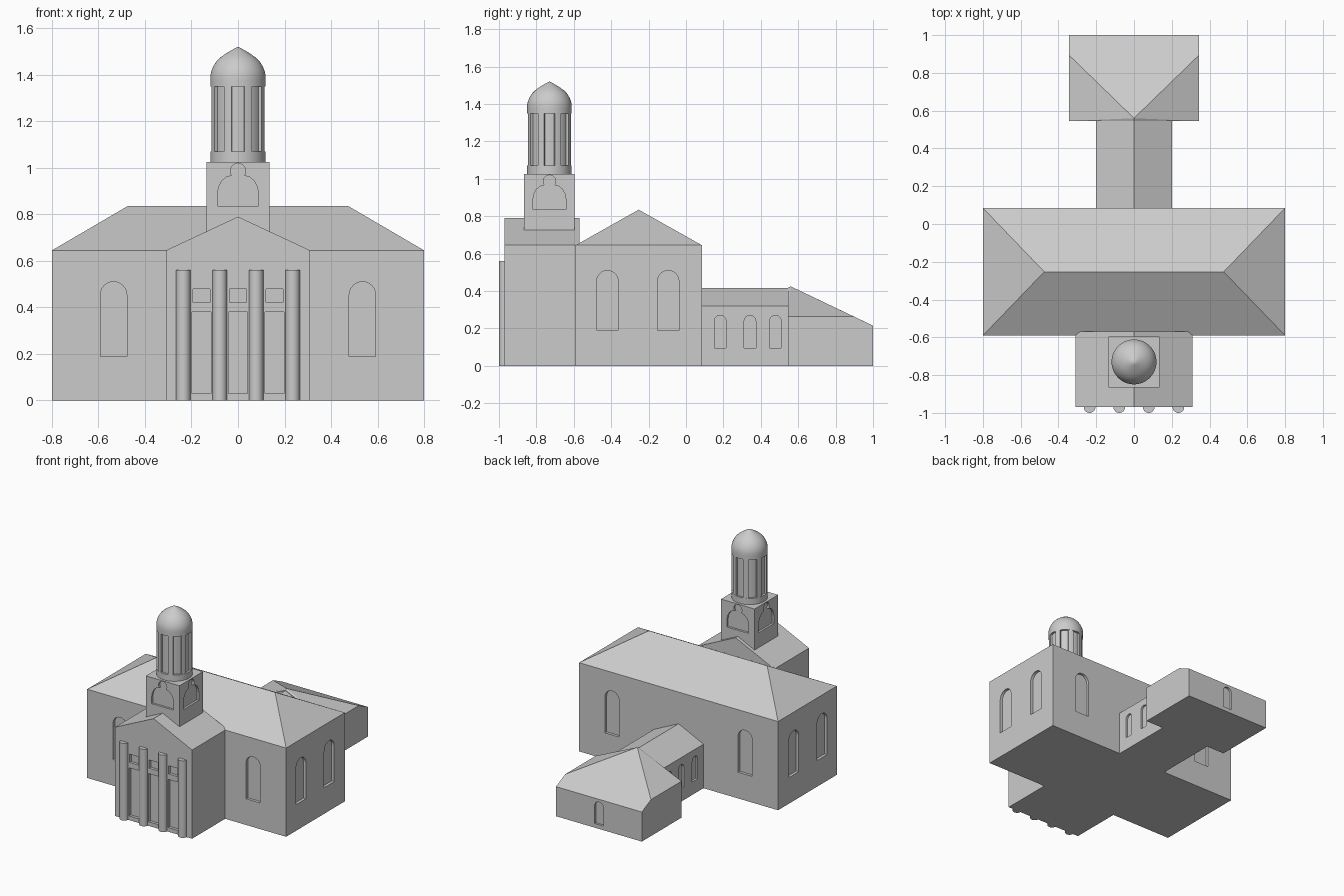
import bpy, bmesh, math
from mathutils import Vector

if "Cube" in bpy.data.objects:
    bpy.data.objects.remove(bpy.data.objects["Cube"])

stone = bpy.data.materials.new("light grey stone")
stone.diffuse_color = (0.6, 0.6, 0.6, 1)
stone.use_nodes = True
stone.node_tree.nodes["Principled BSDF"].inputs["Base Color"].default_value = stone.diffuse_color
Z = Vector((0, 0, 1))


def make(name, bm, smooth=False):
    bmesh.ops.recalc_face_normals(bm, faces=bm.faces)
    me = bpy.data.meshes.new(name)
    bm.to_mesh(me)
    bm.free()
    ob = bpy.data.objects.new(name, me)
    bpy.context.collection.objects.link(ob)
    me.materials.append(stone)
    if smooth:
        bpy.ops.object.select_all(action='DESELECT')
        ob.select_set(True)
        bpy.context.view_layer.objects.active = ob
        bpy.ops.object.shade_smooth_by_angle(angle=math.radians(35))
    return ob


def hull(name, pts):
    """Convex solid; every point is mirrored across x = 0."""
    bm = bmesh.new()
    for x, y, z in pts:
        for sx in ((x, -x) if x else (0,)):
            bm.verts.new((sx, y, z))
    bmesh.ops.convex_hull(bm, input=bm.verts)
    bmesh.ops.dissolve_limit(bm, angle_limit=0.01, verts=bm.verts, edges=bm.edges)
    return make(name, bm)


def extrude(bm, pts, vec):
    face = bm.faces.new([bm.verts.new(p) for p in pts])
    ext = bmesh.ops.extrude_face_region(bm, geom=[face], use_keep_orig=True)
    bmesh.ops.translate(bm, vec=vec, verts=[g for g in ext["geom"] if isinstance(g, bmesh.types.BMVert)])


def arch(c, hw, z0, z1, n=12):
    pts = [(c - hw, z0), (c + hw, z0)]
    return pts + [(c + hw * math.cos(math.pi * i / n), z1 - hw + hw * math.sin(math.pi * i / n))
                  for i in range(n + 1)]


def rect(c, hw, z0, z1):
    return [(c - hw, z0), (c + hw, z0), (c + hw, z1), (c - hw, z1)]


def recess(target, cuts, depth=0.02):
    """Sink outlines into walls; each cut is (outline, wall origin, wall normal)."""
    bm = bmesh.new()
    for outline, origin, normal in cuts:
        n = Vector(normal)
        u = Z.cross(n)
        o = Vector(origin) + n * 0.03
        extrude(bm, [o + u * a + Z * b for a, b in outline], -n * (depth + 0.03))
    cutter = make("cutter", bm)
    cutter.hide_render = True
    mod = target.modifiers.new("recess", 'BOOLEAN')
    mod.operation, mod.solver, mod.object = 'DIFFERENCE', 'EXACT', cutter
    bpy.ops.object.select_all(action='DESELECT')
    target.select_set(True)
    bpy.context.view_layer.objects.active = target
    bpy.ops.object.modifier_apply(modifier=mod.name)
    bpy.data.objects.remove(cutter)


def ring(radius, z, n=48):
    return [(radius(i * 360 / n) * math.cos(math.tau * i / n),
             TOWER_Y + radius(i * 360 / n) * math.sin(math.tau * i / n), z) for i in range(n)]


# main hall with hipped roof and arched windows
hall = hull("main_hall", [(0.8, y, z) for y in (-0.59, 0.085) for z in (0, 0.645)] + [(0.475, -0.253, 0.835)])
cuts = []
for s in (-1, 1):
    cuts.append((arch(s * 0.535, 0.057, 0.19, 0.51), (0, -0.59, 0), (0, -1, 0)))
    cuts.append((arch(s * 0.535, 0.057, 0.19, 0.51), (0, 0.085, 0), (0, 1, 0)))
    for y in (-0.42, -0.095):
        cuts.append((arch(0, 0.057, 0.19, 0.51), (s * 0.8, y, 0), (s, 0, 0)))
recess(hall, cuts)

# gabled portico with doors and small windows over them
portico = hull("portico", [p for y in (-0.97, -0.57) for p in
                           ((0.31, y, 0), (0.31, y, 0.645), (0, y, 0.79))])
cuts = []
for x in (-0.157, 0, 0.157):
    for outline in (rect(x, 0.04, 0.03, 0.38), rect(x, 0.036, 0.42, 0.48)):
        cuts.append((outline, (0, -0.97, 0), (0, -1, 0)))
recess(portico, cuts)

# half columns
for x in (-0.235, -0.078, 0.078, 0.235):
    bm = bmesh.new()
    extrude(bm, [(x + 0.031 * math.cos(math.pi * i / 16), -0.969 - 0.031 * math.sin(math.pi * i / 16), 0)
                 for i in range(17)], (0, 0, 0.56))
    make("portico_column", bm, True)

# square tower base with keyhole niches on each side
TOWER_Y = -0.73
base = hull("tower_base", [(0.135, TOWER_Y + s * 0.135, z) for s in (-1, 1) for z in (0.7, 1.025)])
half = [(0.088, 0.835), (0.088, 0.89), (0.083, 0.918), (0.07, 0.943), (0.05, 0.96), (0.026, 0.967)]
half += [(0.033 * math.cos(math.radians(a)), 0.987 + 0.033 * math.sin(math.radians(a)))
         for a in range(-25, 90, 19)]
niche = half + [(-x, z) for x, z in reversed(half) if x > 0.001]
recess(base, [(niche, (dx * 0.135, TOWER_Y + dy * 0.135, 0), (dx, dy, 0))
              for dx, dy in ((1, 0), (-1, 0), (0, 1), (0, -1))], 0.015)

# round drum: plain bands with a panelled shaft between
for name, z0, z1 in (("drum_lower_band", 1.025, 1.07), ("drum_upper_band", 1.35, 1.375)):
    bm = bmesh.new()
    extrude(bm, ring(lambda a: 0.119, z0), (0, 0, z1 - z0))
    make(name, bm, True)
bm = bmesh.new()
shaft = []
for k in range(8):
    for off, r in ((-22.5, 0.118), (-18, 0.118), (-14, 0.118), (-13.9, 0.104), (-7, 0.104), (0, 0.104),
                   (7, 0.104), (13.9, 0.104), (14, 0.118), (18, 0.118)):
        a = math.radians(k * 45 + off)
        shaft.append((r * math.cos(a), TOWER_Y + r * math.sin(a), 1.07))
extrude(bm, shaft, (0, 0, 0.28))
make("drum_shaft", bm, True)

# pointed dome
profile = [(0.119, 1.375), (0.119, 1.395), (0.115, 1.415), (0.106, 1.437), (0.093, 1.457), (0.076, 1.474),
           (0.057, 1.488), (0.036, 1.501), (0.017, 1.512), (0, 1.52)]
bm = bmesh.new()
vs = [bm.verts.new((r, TOWER_Y, z)) for r, z in profile]
es = [bm.edges.new(p) for p in zip(vs, vs[1:])]
bmesh.ops.spin(bm, geom=vs + es, cent=(0, TOWER_Y, 0), axis=(0, 0, 1), angle=math.tau, steps=48)
bmesh.ops.remove_doubles(bm, verts=bm.verts, dist=0.0005)
make("dome", bm, True)

# connecting corridor with arched side windows
corridor = hull("corridor", [p for y in (0.08, 0.55) for p in
                             ((0.2, y, 0), (0.2, y, 0.32), (0, y, 0.415))])
recess(corridor, [(arch(0, 0.031, 0.095, 0.27), (s * 0.2, y, 0), (s, 0, 0))
                  for s in (-1, 1) for y in (0.183, 0.342, 0.478)], 0.015)

# rear block with sloping roof and one arched back opening
rear = hull("rear_block", [(0.345, 0.545, 0), (0.345, 1, 0), (0.345, 0.545, 0.265), (0.345, 0.895, 0.265),
                           (0.345, 1, 0.215), (0, 0.545, 0.418), (0, 0.56, 0.425)])
recess(rear, [(arch(0, 0.035, 0.03, 0.195), (0, 1, 0), (0, 1, 0))], 0.015)
